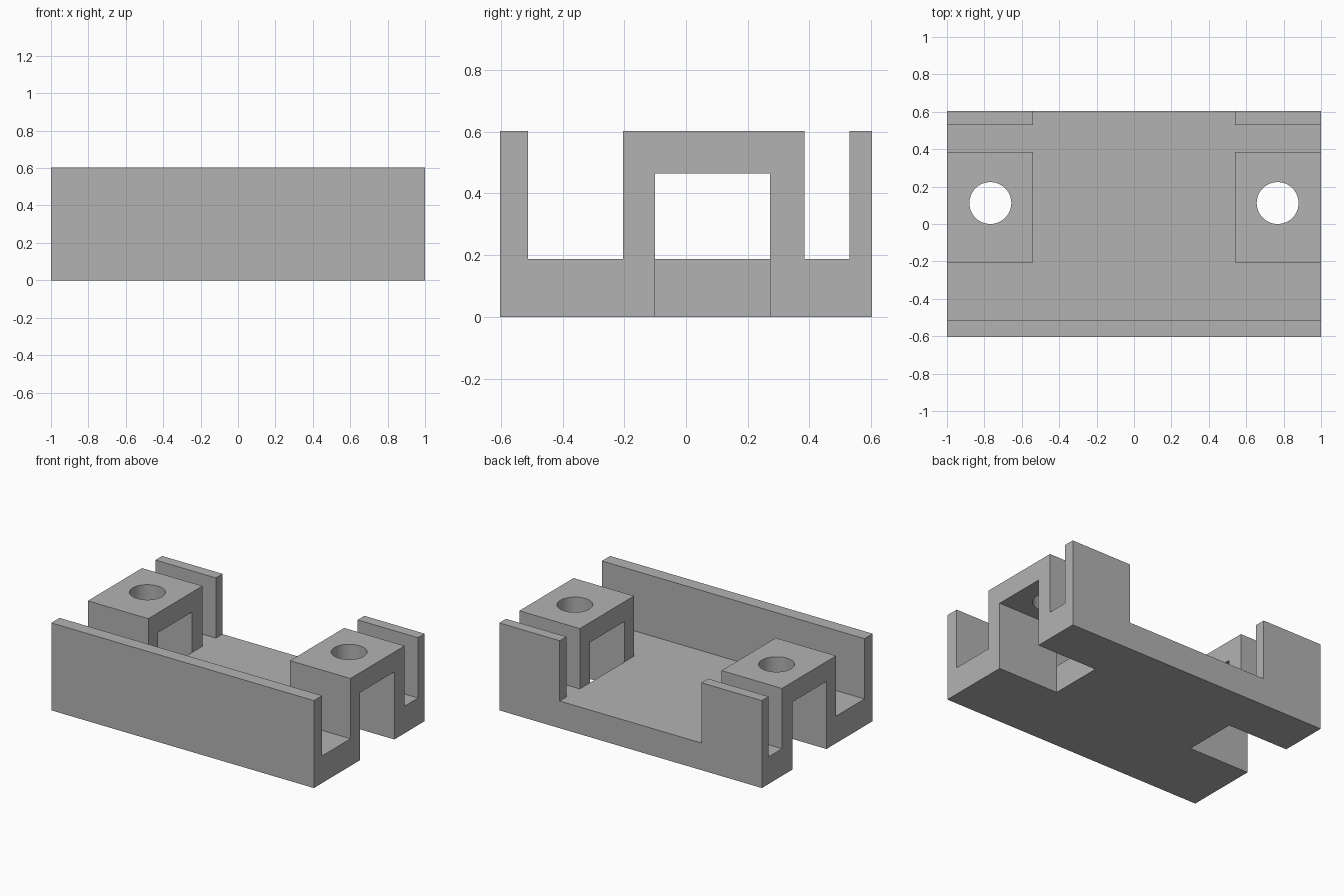
import bpy
import bmesh
from mathutils import Matrix

cube = bpy.data.objects.get("Cube")
if cube:
    bpy.data.objects.remove(cube, do_unlink=True)

HALF_DEPTH, TOP, FLOOR = 0.603, 0.602, 0.187
INNER = 0.54          # inner x of the end blocks
WALL_BACK = -0.513    # back of the front wall

grey = bpy.data.materials.new("grey")
grey.use_nodes = True
grey.diffuse_color = (0.45, 0.45, 0.45, 1)
grey.node_tree.nodes["Principled BSDF"].inputs["Base Color"].default_value = grey.diffuse_color


def add_object(name, bm):
    bmesh.ops.recalc_face_normals(bm, faces=bm.faces)
    mesh = bpy.data.meshes.new(name)
    bm.to_mesh(mesh)
    bm.free()
    mesh.materials.append(grey)
    obj = bpy.data.objects.new(name, mesh)
    bpy.context.collection.objects.link(obj)
    return obj


def extrude_profile(name, points, x0, x1):
    """Extrude a (y, z) outline along x."""
    bm = bmesh.new()
    face = bm.faces.new([bm.verts.new((x0, y, z)) for y, z in points])
    ext = bmesh.ops.extrude_face_region(bm, geom=[face])
    moved = [g for g in ext["geom"] if isinstance(g, bmesh.types.BMVert)]
    bmesh.ops.translate(bm, verts=moved, vec=(x1 - x0, 0, 0))
    return add_object(name, bm)


def box(name, x0, x1, y0, y1, z0, z1):
    return extrude_profile(name, [(y0, z0), (y1, z0), (y1, z1), (y0, z1)], x0, x1)


def cut(target, cutter):
    cutter.hide_render = True
    mod = target.modifiers.new("cut", 'BOOLEAN')
    mod.operation, mod.solver, mod.object = 'DIFFERENCE', 'EXACT', cutter
    bpy.context.view_layer.objects.active = target
    bpy.ops.object.modifier_apply(modifier=mod.name)
    bpy.data.objects.remove(cutter, do_unlink=True)


# Full-length body: front wall, block and rear post joined by the floor
body = extrude_profile("bracket_body", [
    (-HALF_DEPTH, 0), (HALF_DEPTH, 0), (HALF_DEPTH, TOP), (0.53, TOP),
    (0.53, FLOOR), (0.384, FLOOR), (0.384, TOP), (-0.205, TOP),
    (-0.205, FLOOR), (WALL_BACK, FLOOR), (WALL_BACK, TOP), (-HALF_DEPTH, TOP)], -1, 1)

# Tunnel under each end block, and the round hole through its top
for side in (-1, 1):
    x0, x1 = sorted((side * INNER, side * 1.2))
    cut(body, box("tunnel_cutter", x0, x1, -0.1, 0.272, -0.2, 0.465))
    bm = bmesh.new()
    bmesh.ops.create_cone(bm, cap_ends=True, segments=48, radius1=0.112, radius2=0.112,
                          depth=0.4, matrix=Matrix.Translation((side * 0.768, 0.112, 0.55)))
    cut(body, add_object("hole_cutter", bm))

# Open middle between the end blocks
cut(body, box("middle_cutter", -INNER, INNER, -0.4, 0.8, FLOOR, 0.9))

bpy.ops.object.select_all(action='DESELECT')
body.select_set(True)
bpy.context.view_layer.objects.active = body
bpy.ops.object.shade_smooth_by_angle()
